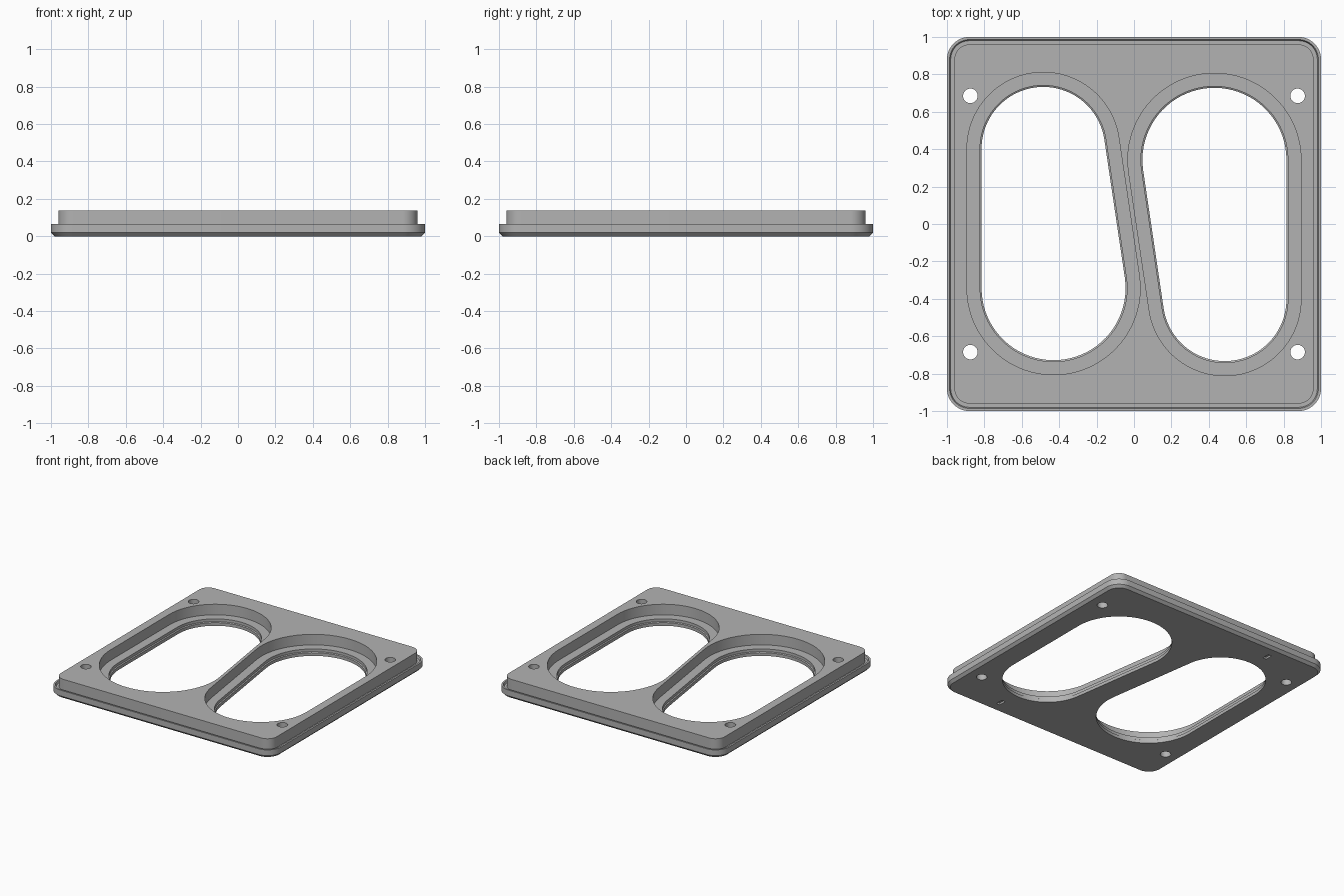
import bpy, bmesh, math
from mathutils import Vector

if "Cube" in bpy.data.objects:
    bpy.data.objects.remove(bpy.data.objects["Cube"])

grey = bpy.data.materials.new("mid grey")
grey.use_nodes = True
grey.diffuse_color = (0.45, 0.45, 0.45, 1)
grey.node_tree.nodes["Principled BSDF"].inputs["Base Color"].default_value = grey.diffuse_color


def outline(arcs, grow):
    """Closed counterclockwise outline of arcs (x, y, radius, start, end, steps), offset outwards."""
    pts = []
    for x, y, r, a0, a1, n in arcs:
        for i in range(n + 1):
            a = a0 + (a1 - a0) * i / n
            pts.append((x + (r + grow) * math.cos(a), y + (r + grow) * math.sin(a)))
    return pts


def loft(name, arcs, layers):
    """Solid through the outline at each (offset, height) layer."""
    bm = bmesh.new()
    rings = [[bm.verts.new((x, y, z)) for x, y in outline(arcs, grow)] for grow, z in layers]
    count = len(rings[0])
    for low, high in zip(rings, rings[1:]):
        for i in range(count):
            j = (i + 1) % count
            bm.faces.new((low[i], low[j], high[j], high[i]))
    bm.faces.new(rings[0][::-1])
    bm.faces.new(rings[-1])
    bmesh.ops.recalc_face_normals(bm, faces=bm.faces)
    mesh = bpy.data.meshes.new(name)
    bm.to_mesh(mesh)
    bm.free()
    mesh.materials.append(grey)
    obj = bpy.data.objects.new(name, mesh)
    bpy.context.collection.objects.link(obj)
    return obj


def capsule(big, small):
    """Arcs of the tapered capsule around two circles (x, y, radius)."""
    d = Vector(small[:2]) - Vector(big[:2])
    theta = math.atan2(d.y, d.x)
    phi = math.acos((big[2] - small[2]) / d.length)
    return [(*big, theta + phi, theta + math.tau - phi, 40),
            (*small, theta - phi, theta + phi, 40)]


# Plate: chamfered flange, narrow groove and raised centre
q = math.pi / 2
corners = [(sx * 0.88, sy * 0.88, 0.12, k * q, (k + 1) * q, 12)
           for k, (sx, sy) in enumerate(((1, 1), (-1, 1), (-1, -1), (1, -1)))]
plate = loft("cover_plate", corners, [
    (-0.02, 0), (0, 0.02), (0, 0.066), (-0.014, 0.066),
    (-0.02, 0.05), (-0.04, 0.05), (-0.04, 0.137)])

cutters = []
for s in (1, -1):
    # Tapered opening with a wide recess above a narrow ledge
    opening = capsule((-0.43 * s, -0.343 * s, 0.385), (-0.485 * s, 0.403 * s, 0.33))
    cutters.append(loft("opening_cutter", opening, [
        (0, -0.1), (0, 0.025), (0.008, 0.03), (0.008, 0.052), (0.078, 0.052), (0.078, 0.3)]))
    # Screw holes
    for t in (1, -1):
        hole = [(0.875 * s, 0.685 * t, 0.039, 0, math.tau * 31 / 32, 31)]
        cutters.append(loft("screw_hole_cutter", hole, [(0, -0.1), (0, 0.3)]))
    # Small pocket in the underside
    bpy.ops.mesh.primitive_cube_add(size=1, location=(0.53 * s, -0.88 * s, 0))
    pocket = bpy.context.object
    pocket.scale = (0.03, 0.06, 0.03)
    pocket.data.materials.append(grey)
    cutters.append(pocket)

# Cut everything out, then drop the cutters
bpy.ops.object.select_all(action='DESELECT')
bpy.context.view_layer.objects.active = plate
plate.select_set(True)
for cutter in cutters:
    mod = plate.modifiers.new("cut", 'BOOLEAN')
    mod.operation = 'DIFFERENCE'
    mod.solver = 'EXACT'
    mod.object = cutter
    bpy.ops.object.modifier_apply(modifier=mod.name)
    bpy.data.objects.remove(cutter)

bpy.ops.object.shade_smooth_by_angle(angle=math.radians(25))
